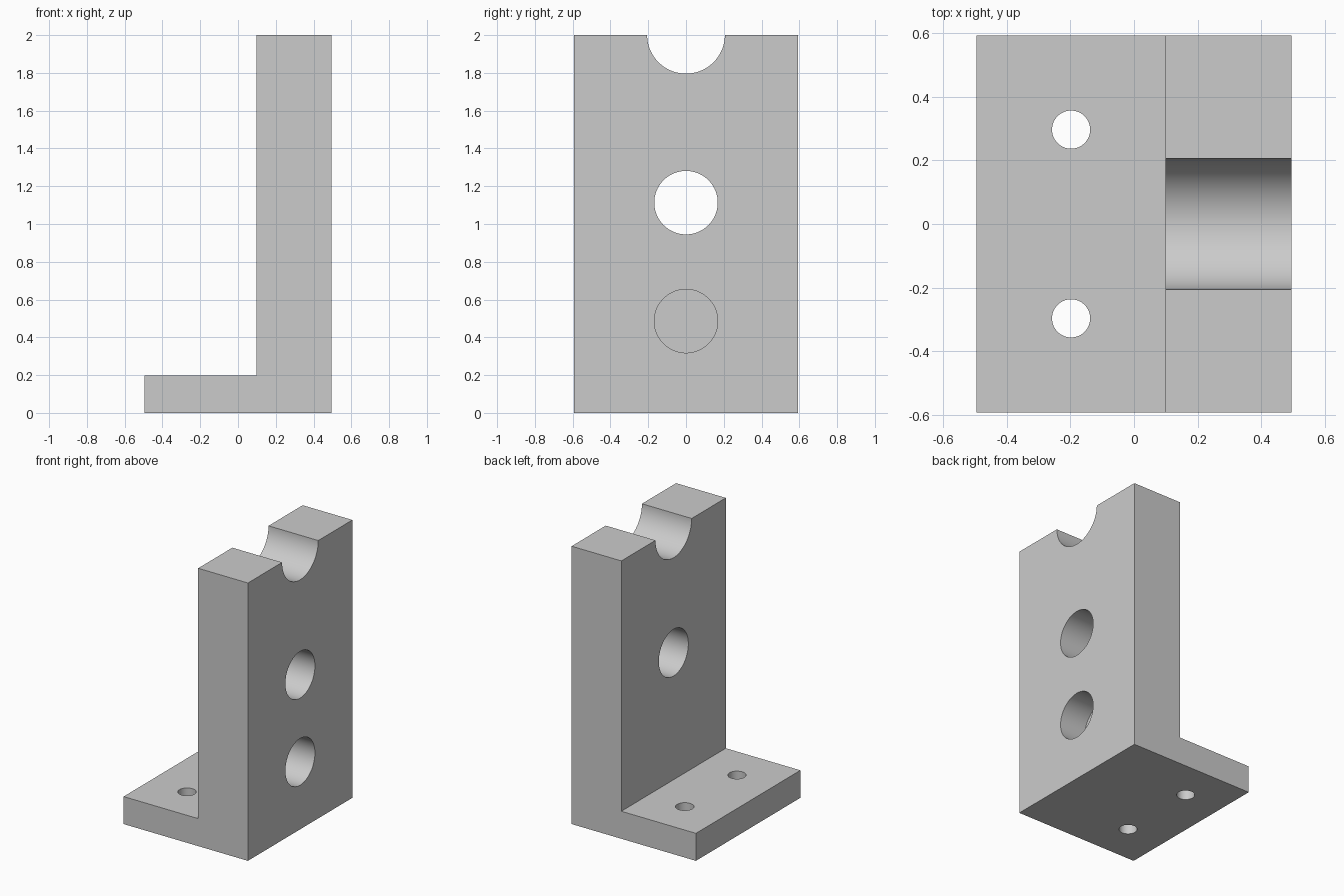
import bpy
import bmesh
import math

cube = bpy.data.objects.get("Cube")
if cube:
    bpy.data.objects.remove(cube, do_unlink=True)

X, Y, TOP = 0.495, 0.594, 2.0      # half length, half width, height
WALL, BASE = 0.099, 0.198          # inner wall face, base thickness

grey = bpy.data.materials.new("light grey")
grey.use_nodes = True
colour = (0.6, 0.6, 0.6, 1)
grey.diffuse_color = colour
grey.node_tree.nodes["Principled BSDF"].inputs["Base Color"].default_value = colour

# L-shaped bracket, extruded along y
profile = [(-X, 0), (X, 0), (X, TOP), (WALL, TOP), (WALL, BASE), (-X, BASE)]
bm = bmesh.new()
face = bm.faces.new([bm.verts.new((x, -Y, z)) for x, z in profile])
extruded = bmesh.ops.extrude_face_region(bm, geom=[face])["geom"]
bmesh.ops.translate(bm, vec=(0, 2 * Y, 0),
                    verts=[v for v in extruded if isinstance(v, bmesh.types.BMVert)])
bmesh.ops.recalc_face_normals(bm, faces=bm.faces)
mesh = bpy.data.meshes.new("bracket")
bm.to_mesh(mesh)
bm.free()
mesh.materials.append(grey)
bracket = bpy.data.objects.new("bracket", mesh)
bpy.context.collection.objects.link(bracket)


def drill(name, radius, depth, centre, along_x):
    """Cut a round hole through the bracket."""
    rotation = (0, math.pi / 2, 0) if along_x else (0, 0, 0)
    bpy.ops.mesh.primitive_cylinder_add(vertices=96, radius=radius, depth=depth,
                                        location=centre, rotation=rotation)
    cutter = bpy.context.object
    cutter.name = name
    cutter.hide_render = True
    cutter.data.materials.append(grey)
    cut = bracket.modifiers.new(name, "BOOLEAN")
    cut.operation = "DIFFERENCE"
    cut.solver = "EXACT"
    cut.object = cutter
    bpy.context.view_layer.objects.active = bracket
    bpy.ops.object.modifier_apply(modifier=name)
    bpy.data.objects.remove(cutter, do_unlink=True)


# Notch, through bore and blind bore in the upright wall
wall_mid = (WALL + X) / 2
drill("notch", 0.206, 0.6, (wall_mid, 0, TOP + 0.002), True)
drill("through_bore", 0.168, 0.6, (wall_mid, 0, 1.113), True)
drill("blind_bore", 0.168, 0.42, (X, 0, 0.486), True)

# Mounting holes in the base
for side in (-1, 1):
    drill("mounting_hole", 0.06, 0.6, (-0.198, side * 0.297, BASE / 2), False)

# Smooth bores, sharp edges
bpy.ops.object.select_all(action="DESELECT")
bracket.select_set(True)
bpy.context.view_layer.objects.active = bracket
bpy.ops.object.shade_smooth_by_angle(angle=math.radians(30))
